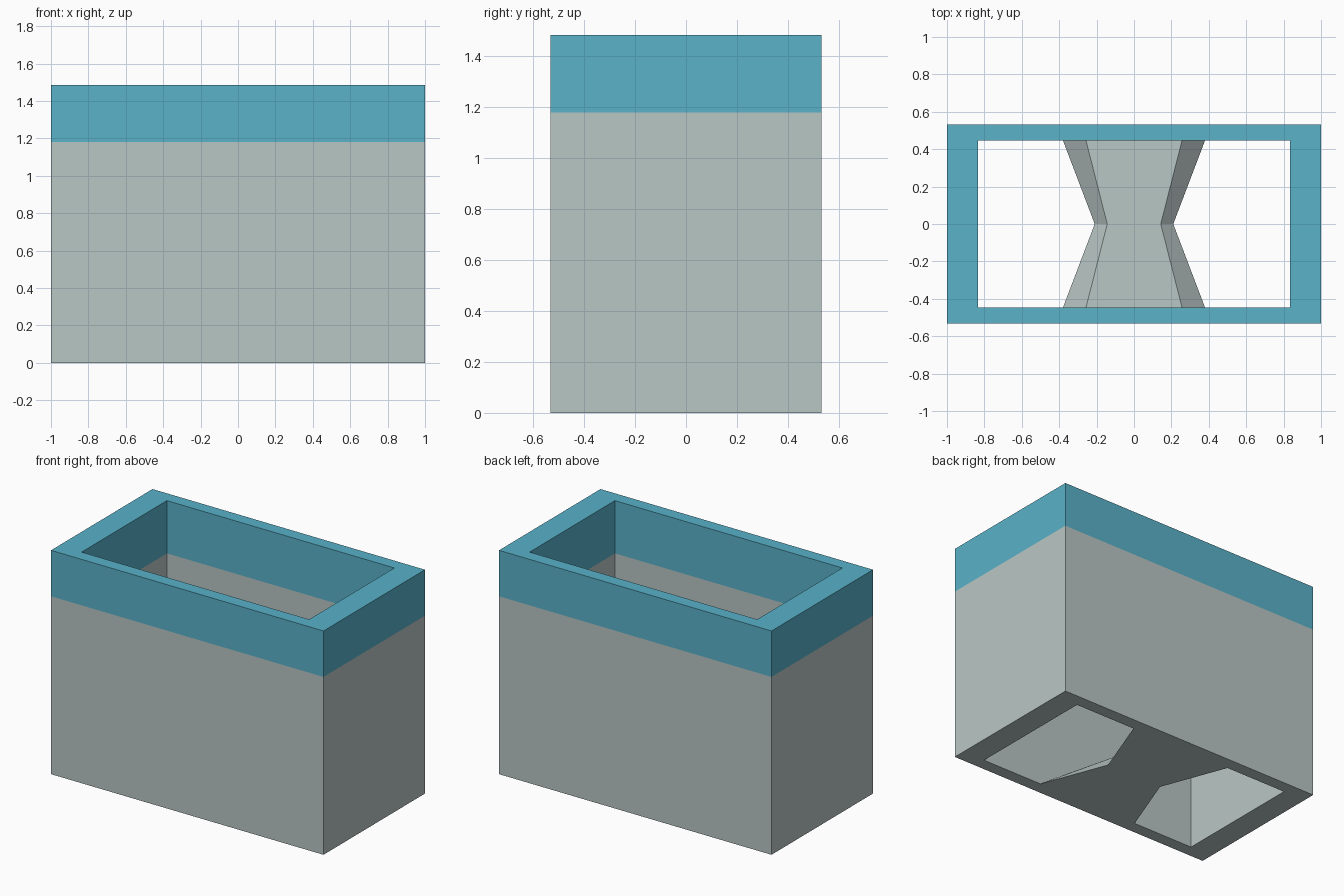
import bpy, bmesh

cube = bpy.data.objects.get("Cube")
if cube:
    bpy.data.objects.remove(cube, do_unlink=True)

HEIGHT = 1.485
OUTER = (1.0, 0.532)       # half sizes of the block
INNER = (0.835, 0.447)     # half sizes of the opening
BAND_OUT, BAND_IN = 1.18, 1.135   # lower edge of the blue band


def material(name, rgb):
    mat = bpy.data.materials.new(name)
    mat.use_nodes = True
    mat.diffuse_color = (*rgb, 1)
    mat.node_tree.nodes["Principled BSDF"].inputs["Base Color"].default_value = (*rgb, 1)
    return mat


grey = material("pale grey", (0.485, 0.571, 0.558))
blue = material("sky blue", (0.10, 0.445, 0.584))


def finish(bm, name, mats):
    bmesh.ops.recalc_face_normals(bm, faces=bm.faces)
    mesh = bpy.data.meshes.new(name)
    bm.to_mesh(mesh)
    bm.free()
    for mat in mats:
        mesh.materials.append(mat)
    obj = bpy.data.objects.new(name, mesh)
    bpy.context.collection.objects.link(obj)
    return obj


def rectangle(bm, half, z):
    # six corners, with the short sides split at the centre seam
    x, y = half
    pts = [(x, -y), (x, 0), (x, y), (-x, y), (-x, 0), (-x, -y)]
    return [bm.verts.new((px, py, z)) for px, py in pts]


def bridge(bm, a, b, index):
    n = len(a)
    for i in range(n):
        j = (i + 1) % n
        bm.faces.new((a[i], a[j], b[j], b[i])).material_index = index


# Hollow walls: one closed section swept round the rectangle
bm = bmesh.new()
section = [(OUTER, 0), (OUTER, BAND_OUT), (OUTER, HEIGHT),
           (INNER, HEIGHT), (INNER, BAND_IN), (INNER, 0)]
loops = [rectangle(bm, half, z) for half, z in section]
for k, index in enumerate([0, 1, 1, 1, 0, 0]):
    bridge(bm, loops[k], loops[(k + 1) % len(loops)], index)
finish(bm, "block_walls", [grey, blue])

# Low waisted bridge across the bottom, narrower at its top
bm = bmesh.new()


def waisted(end, waist, z):
    y = INNER[1]
    pts = [(end, -y), (waist, 0), (end, y), (-end, y), (-waist, 0), (-end, -y)]
    return [bm.verts.new((px, py, z)) for px, py in pts]


low = waisted(0.38, 0.21, 0)
high = waisted(0.257, 0.143, 0.088)
bridge(bm, low, high, 0)
for loop in (low, high):
    for a, b, c, d in ((0, 1, 4, 5), (1, 2, 3, 4)):
        bm.faces.new((loop[a], loop[b], loop[c], loop[d]))
finish(bm, "floor_bridge", [grey])
